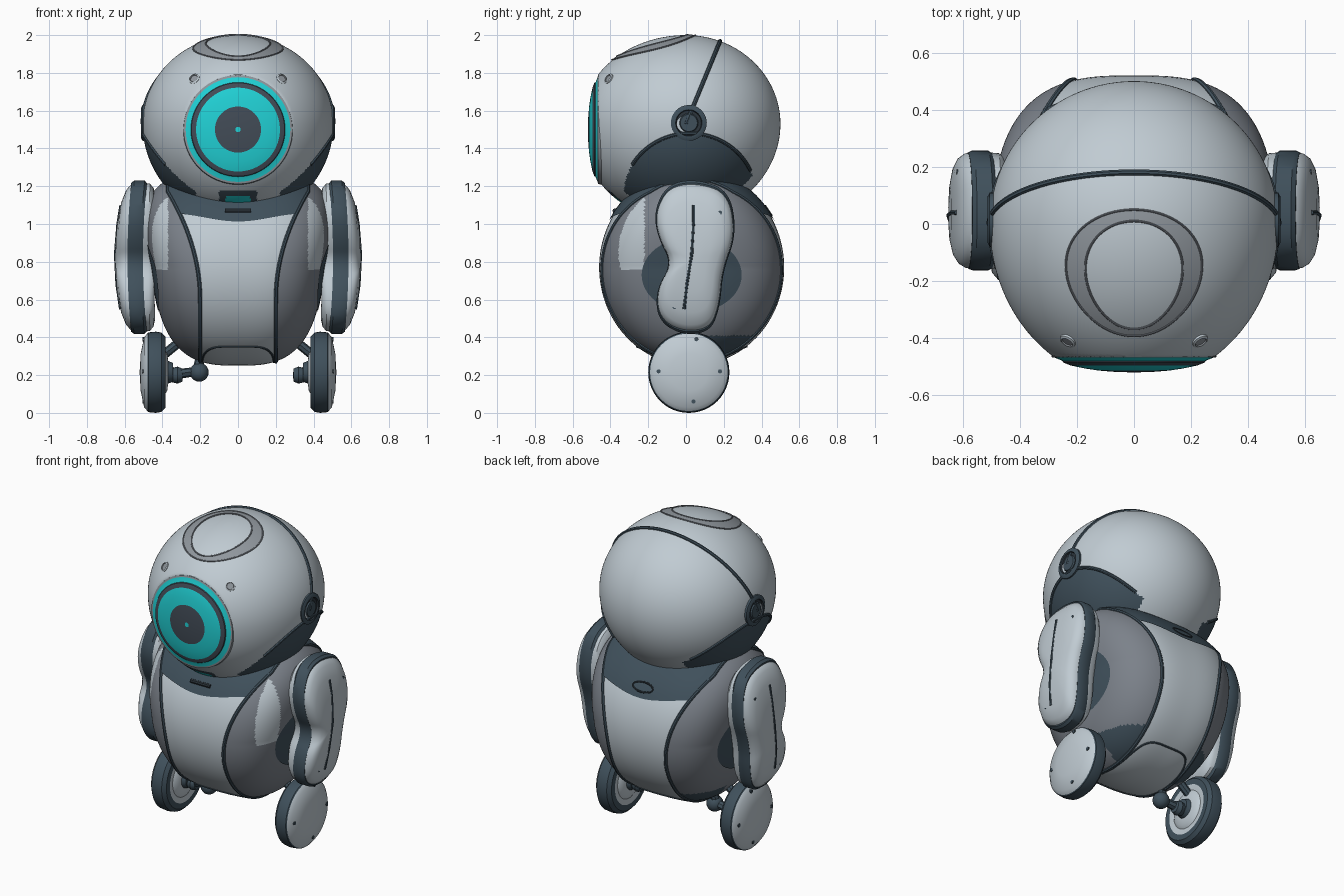
import bpy, bmesh
from math import sin, cos, pi, sqrt, radians
from mathutils import Vector

cube = bpy.data.objects.get("Cube")
if cube:
    bpy.data.objects.remove(cube, do_unlink=True)


def material(name, rgb):
    m = bpy.data.materials.new(name)
    m.use_nodes = True
    m.diffuse_color = (*rgb, 1)
    m.node_tree.nodes["Principled BSDF"].inputs["Base Color"].default_value = (*rgb, 1)
    return m


LIGHT = material("light shell", (.53, .60, .65))
MID = material("grey panel", (.20, .222, .255))
RING = material("soft grey trim", (.28, .31, .34))
DARK = material("dark slate", (.05, .08, .105))
LINE = material("seam black", (.025, .035, .045))
TEAL = material("teal glow", (.015, .64, .67))
PUPIL = material("eye charcoal", (.055, .072, .095))
parts = []
SIDES = (("left", 1), ("right", -1))


def add(name, me, mats):
    for m in mats:
        me.materials.append(m)
    ob = bpy.data.objects.new(name, me)
    bpy.context.collection.objects.link(ob)
    parts.append(ob)


def build(name, verts, faces, mats, rule=None, origin=(0, 0, 1)):
    """Mesh object with outward normals; rule(face index, centre) picks a material."""
    bm = bmesh.new()
    vs = [bm.verts.new(v) for v in verts]
    for i, f in enumerate(faces):
        face = bm.faces.new([vs[k] for k in f])
        if rule:
            face.material_index = rule(i, face.calc_center_median())
    bmesh.ops.remove_doubles(bm, verts=bm.verts, dist=1e-5)
    bmesh.ops.recalc_face_normals(bm, faces=bm.faces)
    bm.normal_update()
    o = Vector(origin)
    if sum(f.normal.dot(f.calc_center_median() - o) * f.calc_area() for f in bm.faces) < 0:
        bmesh.ops.reverse_faces(bm, faces=bm.faces)
    me = bpy.data.meshes.new(name)
    bm.to_mesh(me)
    bm.free()
    add(name, me, mats)


def grid(name, fn, nu, nv, mats, rule=None):
    verts = [fn(i / nu, j / nv) for i in range(nu + 1) for j in range(nv + 1)]
    w = nv + 1
    faces = [(i * w + j, i * w + j + 1, i * w + w + j + 1, i * w + w + j)
             for i in range(nu) for j in range(nv)]
    build(name, verts, faces, mats, rule)


def lathe(name, prof, centre, axis, mats, bands=None, seg=48):
    """Spin (radius, height) points about an axis; bands gives a material per step."""
    q = Vector((0, 0, 1)).rotation_difference(Vector(axis))
    c, n = Vector(centre), len(prof)
    verts = [c + q @ Vector((r * cos(2 * pi * s / seg), r * sin(2 * pi * s / seg), h))
             for s in range(seg) for r, h in prof]
    faces = [(s * n + k, s * n + k + 1, (s + 1) % seg * n + k + 1, (s + 1) % seg * n + k)
             for s in range(seg) for k in range(n - 1)]
    build(name, verts, faces, mats, (lambda i, p: bands[i % (n - 1)]) if bands else None, centre)


def tube(name, pts, r, mat, cyclic=False):
    cu = bpy.data.curves.new(name, "CURVE")
    cu.dimensions, cu.bevel_depth, cu.bevel_resolution, cu.use_fill_caps = "3D", r, 2, True
    sp = cu.splines.new("POLY")
    sp.points.add(len(pts) - 1)
    for p, co in zip(sp.points, pts):
        p.co = (*co, 1)
    sp.use_cyclic_u = cyclic
    tmp = bpy.data.objects.new(name, cu)
    me = bpy.data.meshes.new_from_object(tmp)
    bpy.data.objects.remove(tmp)
    me.materials.clear()
    add(name, me, [mat])


# Head: rounded shell flattened behind the eye, dark cheeks and chin
def head(x, y, z, grow=0):
    d = Vector((x, y, z)).normalized()
    p = Vector((.505 * d.x, (.56 if d.y < 0 else .50) * d.y,
                1.53 + (.47 if d.z > 0 else .51 - .03 * d.y) * d.z))
    p.y = max(p.y, -.465)
    return p + d * grow


def head_side(y, z):
    """Head point on the +x side below the equator, from y and z."""
    dy = y / (.56 if y < 0 else .50)
    dz = (z - 1.53) / (.51 - .03 * dy)
    return (.505 * sqrt(max(0, 1 - dy * dy - dz * dz)), y, z)


def head_rule(i, p):
    if abs(p.x) < .10 and p.z < 1.175 and p.y < 0:
        return 2 if abs(p.x) < .065 and p.z < 1.15 else 1
    cheek = ((p.y - .02) / .35) ** 2 + ((p.z - 1.15) / .33) ** 2 < 1
    return 1 if cheek and abs(p.x) > .22 else 0


grid("head", lambda u, v: head(cos(2 * pi * u) * sin(pi * v), sin(2 * pi * u) * sin(pi * v), cos(pi * v)),
     240, 160, [LIGHT, DARK, TEAL], head_rule)
tube("head_seam", [head(cos(t), .36 * sin(t), .93 * sin(t)) for t in (pi * k / 64 for k in range(65))],
     .011, DARK)


def crown(t, k):
    """Point on the forehead hatch; k runs from its inner to its outer edge."""
    x = (.168 + .067 * k) * cos(t) * (1 + .12 * sin(t))
    y = -.178 + .008 * k + (.188 + .032 * k) * sin(t)
    dx, dy = x / .505, y / (.56 if y < 0 else .5)
    return head(dx, dy, sqrt(1 - dx * dx - dy * dy), .003)


grid("forehead_ring", lambda u, v: crown(2 * pi * u, v), 72, 3, [RING])
for edge, k in (("inner", 0), ("outer", 1)):
    tube("forehead_%s_edge" % edge, [crown(2 * pi * s / 72, k) for s in range(72)], .004, MID, True)

# Eye: domed lens in concentric bands
lathe("eye", [(.292, -.02), (.288, .003), (.277, .005), (.25, .016), (.247, .022), (.222, .032),
              (.17, .043), (.122, .050), (.06, .055), (.014, .056), (0, .056)],
      (0, -.463, 1.5), (0, -1, 0), [RING, TEAL, PUPIL], [0, 0, 1, 2, 2, 1, 1, 2, 2, 1], 64)

# Body: boxy egg divided by two seams
def widen(z):
    return .455 * (1 + (.27 if z > 0 else .12) * z)


def body(t, u, grow=0):
    c = sqrt(max(0, 1 - u * u))
    s = (abs(u) ** 3 + c ** 3) ** (-1 / 3)
    d = Vector((u, c * cos(t), c * sin(t))) * s
    return Vector((widen(d.z) * d.x, .03 + .49 * d.y, .77 + .52 * d.z)) + d * grow


def seam(t):
    lo, hi = 0, 1
    for _ in range(24):
        u = (lo + hi) / 2
        p = body(t, u)
        if p.x < .2 + .17 * min(1, max(0, (p.z - .6) / .57)) ** 2:
            lo = u
        else:
            hi = u
    return lo


def collar(u, v):
    w = 2 * u - 1
    t0 = .48 + .14 * w * w
    t = t0 + (pi - 2 * t0) * v
    return body(t, w * seam(t), .007)


grid("body_centre", lambda u, v: body(2 * pi * u, (2 * v - 1) * seam(2 * pi * u)), 96, 20, [LIGHT])
grid("neck_collar", collar, 24, 40, [DARK])
tube("collar_slot", [(x, -.376, 1.07) for x in (-.07, .07)], .013, LINE)
tube("back_vent", [(.07 * cos(a), .436 - .0166 * sin(a), 1.07 + .025 * sin(a))
                   for a in (2 * pi * k / 24 for k in range(24))], .006, LINE, True)


def belly(a):
    ex = lambda w: abs(w) ** .5 * (1 if w > 0 else -1)
    x, y = .19 * ex(cos(a)), .03 + .29 * ex(sin(a))
    b = (1 - (abs(x) / .405) ** 3) ** (1 / 3)
    return (x, y, .77 - .52 * sqrt(b * b - ((y - .03) / .49) ** 2))


tube("belly_hatch_seam", [belly(2 * pi * k / 64) for k in range(64)], .006, DARK, True)


def chaikin(pts, rounds=3):
    for _ in range(rounds):
        pts = [a.lerp(b, f) for a, b in zip(pts, pts[1:] + pts[:1]) for f in (.25, .75)]
    return pts


# Pod outline of the arms in (y, z)
ARM = chaikin([Vector(p) for p in (
    (.05, 1.24), (-.10, 1.21), (-.17, 1.07), (-.15, .93), (-.075, .79), (-.16, .65), (-.15, .49),
    (-.02, .41), (.13, .43), (.18, .56), (.195, .75), (.27, .95), (.23, 1.18))])
MIDDLE = Vector((.03, .82))


def loft(name, rings, bend, side, mat):
    """Stack scaled arm outlines along x, bowed inwards at both ends."""
    n = len(ARM)
    verts = []
    for x, k in rings:
        for p in (MIDDLE + (q - MIDDLE) * k for q in ARM):
            verts.append((side * (x - bend * ((p.y - .82) / .4) ** 2), p.x, p.y))
    faces = [(r * n + i, r * n + (i + 1) % n, r * n + n + (i + 1) % n, r * n + n + i)
             for r in range(len(rings) - 1) for i in range(n)]
    faces += [tuple(range(n)), tuple(range((len(rings) - 1) * n, len(rings) * n))]
    build(name, verts, faces, [mat], None, (side * .5, .03, .82))


def socket(u, v):
    y, z = .265 * v * cos(2 * pi * u), -.04 + .2 * v * sin(2 * pi * u)
    b = sqrt((y / .49) ** 2 + (z / .52) ** 2)
    return Vector((widen(z / .52) * (1 - b ** 3) ** (1 / 3) + .005, .03 + y, .77 + z))


def panel_rule(i, p):
    if p.z < .41 and p.y > .1:
        return 1
    return 2 if -.37 < p.y < -.22 and p.z > .76 and abs(p.x) > .37 else 0


BOLT = [(.03, -.02), (.03, .004), (.022, .008), (.02, .003), (0, .003)]
DOT = [(.011, -.012), (.011, .003), (0, .003)]
for tag, s in SIDES:
    flip = lambda p: (s * p[0], p[1], p[2])
    # Body side panel, its seam and arm socket
    def side_panel(u, v):
        w = seam(2 * pi * u)
        return flip(body(2 * pi * u, w + (1 - w) * v))
    grid(tag + "_side_panel", side_panel, 180, 48, [MID, DARK, LIGHT], panel_rule)
    tube(tag + "_body_seam", [flip(body(t, seam(t))) for t in (2 * pi * k / 96 for k in range(96))],
         .011, DARK, True)
    grid(tag + "_arm_socket", lambda u, v: flip(socket(u, v)), 48, 8, [DARK])
    lathe(tag + "_body_bolt", BOLT, flip((.265, -.392, .70)), (s * .4, -.9, 0), [MID, LINE], [0, 0, 1, 1], 20)

    # Cheek edge, head hub and brow bolt
    tube(tag + "_cheek_edge", [flip(head_side(.02 + .35 * cos(a), 1.15 + .33 * sin(a)))
                               for a in (radians(k) for k in range(24, 151, 3))], .01, DARK)
    lathe(tag + "_head_hub", [(.095, -.05), (.095, .008), (.08, .016), (.07, .016), (.066, .006),
                              (.05, .006), (.045, .014), (0, .014)],
          flip((.497, .015, 1.535)), (s, 0, 0), [DARK, LINE], [0, 0, 0, 1, 1, 0, 0], 32)
    lathe(tag + "_brow_bolt", BOLT, head(s * .47, -.75, .52), (s * .45, -.75, .5), [LIGHT, RING], [0, 0, 1, 1], 20)

    # Arm pod in three bowed layers with a slot
    lathe(tag + "_arm_axle", [(0, .40), (.09, .40), (.09, .5), (0, .5)], (0, .03, .78), (s, 0, 0), [DARK])
    loft(tag + "_arm_inner", [(.445, .80), (.455, .90), (.475, .96), (.51, .97)], .01, s, LIGHT)
    loft(tag + "_arm_band", [(.50, .96), (.515, 1), (.57, 1), (.585, .97)], .02, s, DARK)
    loft(tag + "_arm_shell", [(.575, .97), (.597, .955), (.62, .88), (.637, .72), (.647, .45), (.65, .15)],
         .035, s, LIGHT)
    tube(tag + "_arm_slot", [(s * x, y, z) for x, y, z in (
        (.619, .04, 1.10), (.635, .04, 1.0), (.648, .03, .84), (.64, .005, .68), (.621, -.01, .55))], .009, DARK)
    for y, z in ((-.075, 1.06), (.18, 1.06), (-.06, .56)):
        lathe(tag + "_arm_rivet", DOT, (s * .618, y, z), (s, 0, 0), [DARK], None, 10)

    # Wheel: hub, tyre and cap
    lathe(tag + "_wheel", [(0, .34), (.05, .345), (.06, .37), (.10, .375), (.12, .39), (.155, .385), (.19, .385),
                           (.21, .405), (.215, .435), (.211, .475), (.205, .48), (.185, .497), (.1, .515), (0, .521)],
          (0, .015, .215), (s, 0, 0), [LIGHT, DARK], [1, 1, 0, 0, 0] + [1] * 5 + [0] * 3)
    for y, z in ((.055, .39), (-.145, .22), (.18, .22), (.04, .06)):
        lathe(tag + "_wheel_rivet", DOT, (s * .503, y, z), (s, 0, 0), [DARK], None, 10)
    tube(tag + "_wheel_link", [(s * .39, .03, .31), (s * .28, .03, .40)], .025, DARK)
    lathe(tag + "_wheel_nub", [(0, .29), (.035, .295), (.045, .32), (.035, .36), (0, .36)],
          (0, .015, .2), (s, 0, 0), [DARK], None, 20)

# Drive strut on one side with its knuckle
tube("drive_strut", [(-.36, .015, .2), (-.22, .0, .22), (-.19, .02, .32)], .028, DARK)
lathe("strut_knuckle", [(.05 * sin(pi * k / 10), -.05 * cos(pi * k / 10)) for k in range(11)],
      (-.205, .0, .215), (0, 0, 1), [DARK], None, 20)

# Smooth shading with crisp edges
bpy.ops.object.select_all(action="DESELECT")
for ob in parts:
    ob.select_set(True)
bpy.context.view_layer.objects.active = parts[0]
bpy.ops.object.shade_smooth_by_angle(angle=radians(35))
